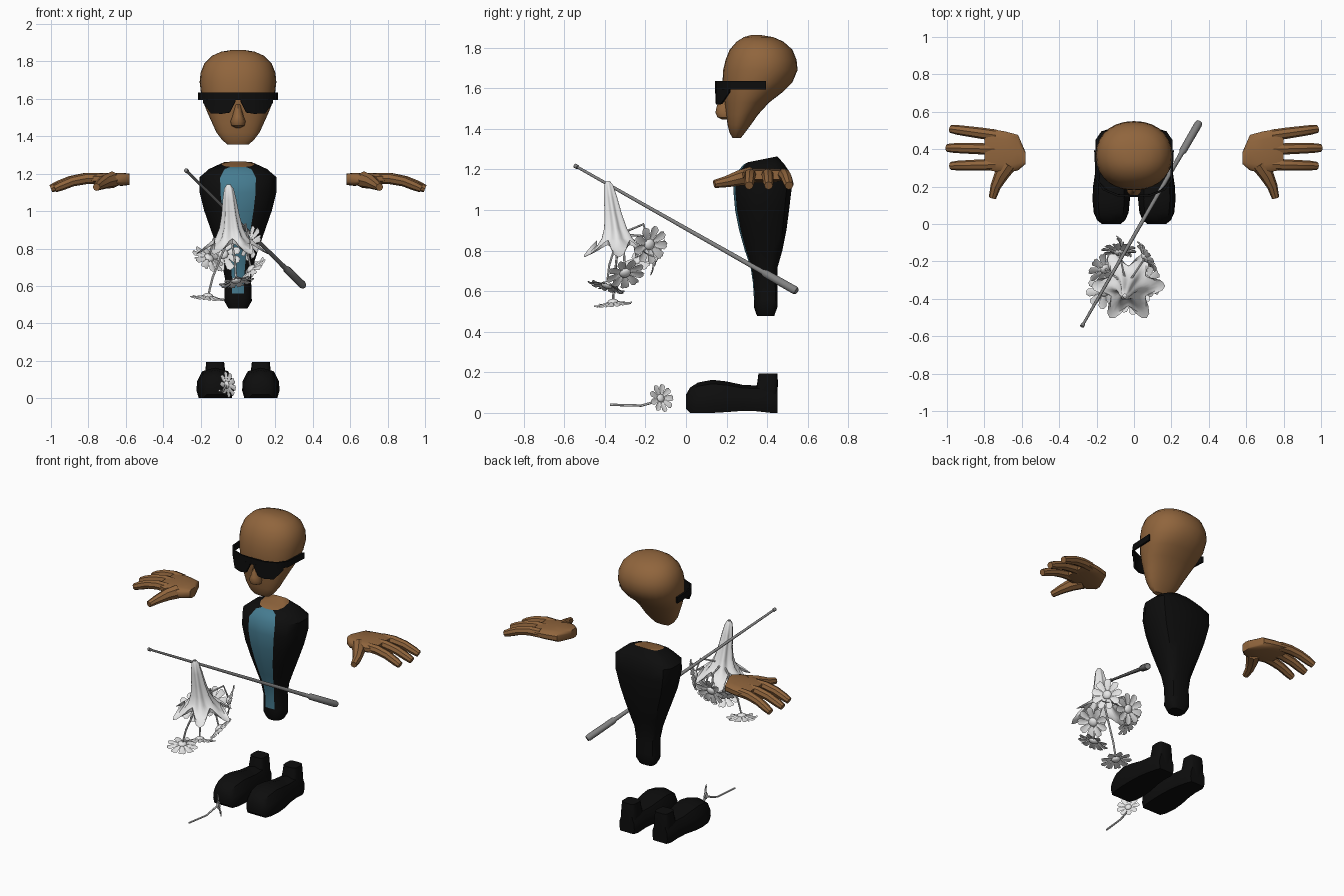
import bpy, bmesh, math
from mathutils import Vector, Matrix

cube = bpy.data.objects.get("Cube")
if cube:
    bpy.data.objects.remove(cube)


def material(name, rgb, rough=0.7):
    m = bpy.data.materials.new(name)
    m.use_nodes = True
    m.diffuse_color = (*rgb, 1)
    bsdf = m.node_tree.nodes["Principled BSDF"]
    bsdf.inputs["Base Color"].default_value = (*rgb, 1)
    bsdf.inputs["Roughness"].default_value = rough
    return m


SKIN = material("brown skin", (0.28, 0.13, 0.046))
BLACK = material("black cloth", (0.004, 0.004, 0.004))
BLUE = material("blue shirt", (0.06, 0.2, 0.28))
GREY = material("grey metal", (0.22, 0.22, 0.22))
WHITE = material("white petal", (0.8, 0.8, 0.8))
parts = []


def finish(name, bm, mats):
    bmesh.ops.recalc_face_normals(bm, faces=bm.faces)
    mesh = bpy.data.meshes.new(name)
    bm.to_mesh(mesh)
    bm.free()
    for m in mats:
        mesh.materials.append(m)
    ob = bpy.data.objects.new(name, mesh)
    bpy.context.collection.objects.link(ob)
    parts.append(ob)
    return ob


def skin_rings(bm, rings, caps=True, paint=None):
    """Bridge rings of points; paint(ring, segment) picks a material index."""
    vs = [[bm.verts.new(p) for p in r] for r in rings]
    n = len(vs[0])
    for i in range(len(vs) - 1):
        for j in range(n):
            k = (j + 1) % n
            f = bm.faces.new((vs[i][j], vs[i][k], vs[i + 1][k], vs[i + 1][j]))
            if paint:
                f.material_index = paint(i, j)
    if caps:
        bm.faces.new(vs[0][::-1])
        top = bm.faces.new(vs[-1])
        if paint:
            top.material_index = paint(len(vs), 0)


def loft(name, rings, mats, **kw):
    bm = bmesh.new()
    skin_rings(bm, rings, **kw)
    return finish(name, bm, mats)


def oval(n, e=2.0):
    """Unit superellipse, starting at the front (0, -1)."""
    out = []
    for i in range(n):
        s, c = math.sin(math.tau * i / n), -math.cos(math.tau * i / n)
        out.append([math.copysign(abs(v) ** (2 / e), v) for v in (s, c)])
    return out


def tube_rings(path, radii, n=8):
    pts = [Vector(p) for p in path]
    rings = []
    for i, p in enumerate(pts):
        d = pts[min(i + 1, len(pts) - 1)] - pts[max(i - 1, 0)]
        q = d.to_track_quat('Z', 'Y')
        rings.append([p + q @ Vector((x * radii[i], y * radii[i], 0)) for x, y in oval(n)])
    return rings


def mirrored(half):
    return half + [(-x, y) for x, y in half[-2:0:-1]]


def stack(profile, section):
    """Horizontal sections from (z, half width, front y, back y)."""
    return [[(x * w, (f + b) / 2 + y * (b - f) / 2, z) for x, y in section]
            for z, w, f, b in profile]


# Head and nose
head = [(1.355, .055, .23, .27), (1.38, .085, .215, .29), (1.42, .115, .205, .32),
        (1.47, .138, .198, .355), (1.53, .165, .19, .41), (1.58, .185, .182, .475),
        (1.63, .198, .18, .525), (1.69, .205, .183, .55), (1.74, .2, .195, .545),
        (1.79, .18, .215, .525), (1.83, .14, .25, .48), (1.852, .09, .285, .43),
        (1.862, .03, .32, .37)]
loft("head", stack(head, oval(28, 2.15)), [SKIN])
nose = [(1.445, .012, .18, .23), (1.457, .035, .155, .23), (1.48, .04, .145, .23),
        (1.505, .03, .15, .23), (1.57, .014, .172, .23)]
loft("nose", stack(nose, oval(12)), [SKIN])


# Sunglasses: a bent band with two tapered lenses
def strip(name, columns):
    rings = []
    for x, y, low, high in columns:
        i = Vector((-x, .33 - y, 0)).normalized() * .012
        rings.append([(x, y, low), (x, y, high), (x + i.x, y + i.y, high), (x + i.x, y + i.y, low)])
    return loft(name, rings, [BLACK])


bend = [(.0, .143), (.09, .148), (.165, .18), (.205, .235), (.213, .395)]
band = [(-x, y) for x, y in bend[:0:-1]] + bend
strip("glasses_frame", [(x, y, 1.595, 1.635) for x, y in band])
for s, side in ((1, "left"), (-1, "right")):
    lens = [(.015, .144, 1.585), (.045, .145, 1.527), (.09, .149, 1.52),
            (.145, .171, 1.522), (.188, .212, 1.58)]
    strip(side + "_lens", [(s * x, y, z, 1.6) for x, y, z in lens])

# Torso with a shirt panel down the front and a bare neck opening
suit = mirrored([(0, -1), (.46, -.93), (.8, -.7), (1, -.2), (1, .5), (.85, .83), (.45, 1), (0, 1)])
body = [(.478, .05, .35, .435), (.52, .074, .335, .45), (.56, .072, .335, .45),
        (.64, .07, .33, .45), (.72, .085, .318, .452), (.8, .11, .29, .475),
        (.9, .145, .262, .495), (1.0, .18, .242, .508), (1.1, .205, .233, .52),
        (1.18, .207, .245, .515), (1.225, .155, .285, .485), (1.25, .085, .305, .45)]
rings = stack(body, suit)
rings[-1] = [(x, y, z + (y - .378) * .2) for x, y, z in rings[-1]]


def suit_paint(i, j):
    if i == len(body):
        return 2
    return 1 if j in (0, len(suit) - 1) and i >= 2 else 0


loft("torso", rings, [BLACK, BLUE, SKIN], paint=suit_paint)

# Shoes: a foot running front to back, with an upright ankle
sole = mirrored([(0, 0), (.88, 0), (1, .25), (.97, .55), (.7, .88), (0, 1)])
foot = [(.0, .05, .02, .09), (.02, .075, .0, .125), (.06, .093, .0, .15), (.13, .1, .0, .163),
        (.2, .097, .004, .155), (.28, .085, .01, .138), (.35, .075, .008, .135),
        (.42, .068, .0, .135), (.45, .055, .0, .12)]
ankle = [(.03, .055, .345, .45), (.12, .056, .345, .452), (.155, .052, .352, .453),
         (.193, .048, .357, .45)]
for s, side in ((1, "left"), (-1, "right")):
    cx = .122 * s
    loft(side + "_shoe", [[(cx + x * w, y, lo + z * (hi - lo)) for x, z in sole]
                          for y, w, lo, hi in foot], [BLACK])
    loft(side + "_ankle", [[(x + cx, y, z) for x, y, z in r]
                           for r in stack(ankle, oval(16, 4))], [BLACK])

# Hands: palm, three fingers and a thumb
palm = [(.58, .32, .385, 1.14, 1.2), (.62, .285, .478, 1.135, 1.205), (.69, .27, .497, 1.138, 1.205),
        (.76, .282, .508, 1.142, 1.203), (.8, .295, .505, 1.15, 1.195)]
for s, side in ((1, "left"), (-1, "right")):
    bm = bmesh.new()
    skin_rings(bm, [[(s * x, (a + b) / 2 + u * (b - a) / 2, (lo + hi) / 2 + v * (hi - lo) / 2)
                     for u, v in oval(14, 3.2)] for x, a, b, lo, hi in palm])
    for y0, y1, reach in ((.475, .508, .98), (.4, .407, 1.0), (.318, .311, .98)):
        path = [(s * (.74 + (reach - .74) * t), y0 + (y1 - y0) * t, 1.174 - drop)
                for t, drop in ((0, 0), (.3, .0), (.6, .014), (.85, .038), (1, .054))]
        skin_rings(bm, tube_rings(path, (.03, .03, .028, .026, .021)))
    thumb = [(s * .67, .32, 1.168), (s * .71, .26, 1.157), (s * .74, .2, 1.14), (s * .757, .14, 1.128)]
    skin_rings(bm, tube_rings(thumb, (.045, .038, .028, .02)))
    finish(side + "_hand", bm, [SKIN])

# Wand with a tip knob and a thick handle
tip, end = Vector((-.28, -.55, 1.22)), Vector((.35, .545, .6))
steps = [(0, .006), (.002, .011), (.014, .011), (.016, .007), (.8, .012), (.848, .013),
         (.86, .02), (.99, .021), (1, .016)]
loft("wand", tube_rings([tip.lerp(end, t) for t, r in steps], [r for t, r in steps], 12), [GREY])

# Trumpet flower hanging mouth down, fluted and ruffled at the rim
bell = [(1.143, .01, 0), (1.12, .024, .05), (1.06, .033, .12), (.98, .042, .14), (.91, .055, .15),
        (.86, .075, .14), (.825, .105, .14), (.805, .135, .2), (.81, .152, .3)]
rings = []
for z, r, wave in bell:
    t = (1.143 - z) / .34
    ring = []
    for j in range(48):
        a = math.tau * j / 48
        w = wave * math.cos(6 * a)
        rr = r * (1 + w)
        ring.append((-.05 + .02 * t + rr * math.cos(a), -.385 + .055 * t + rr * math.sin(a),
                     z - max(0, r - .08) * w * 2))
    rings.append(ring)
loft("trumpet_flower", rings, [WHITE], caps=False)


# Daisies: a ring of petals round a domed centre, on thin stems
def daisy(name, centre, facing, size, stem):
    bm = bmesh.new()
    turn = Vector(facing).to_track_quat('Z', 'Y').to_matrix().to_4x4()
    place = Matrix.Translation(centre) @ turn @ Matrix.Scale(size, 4)
    bmesh.ops.create_uvsphere(bm, u_segments=12, v_segments=8, radius=.3,
                              matrix=place @ Matrix.Diagonal((1, 1, .6, 1)))
    for k in range(9):
        spin = place @ Matrix.Rotation(math.tau * k / 9, 4, 'Z')
        rows = []
        for r, w, z in ((.2, .07, 0), (.55, .19, .1), (.85, .23, .16), (1, .1, .13)):
            rows.append([bm.verts.new(spin @ Vector((r, y * w, z - .06 * (1 - abs(y)))))
                         for y in (-1, 0, 1)])
        for a, b in zip(rows, rows[1:]):
            for i in (0, 1):
                bm.faces.new((a[i], a[i + 1], b[i + 1], b[i]))
    skin_rings(bm, tube_rings(stem + [centre], [.006] * (len(stem) + 1), 6))
    finish(name, bm, [WHITE])


bunch = [((.06, -.18, .83), (.8, .5, -.2)), ((.07, -.3, .69), (.7, .25, -.7)),
         ((-.155, -.24, .75), (-.5, .5, -.7)), ((-.16, -.36, .545), (-.1, .1, -1)),
         ((-.01, -.39, .63), (.2, -.3, -1)), ((-.08, -.15, .77), (.0, 1, -.4))]
for i, (c, facing) in enumerate(bunch):
    mid = (-.04 + (c[0] + .04) * .8, -.33 + (c[1] + .33) * .8, c[2] + .1)
    daisy(f"daisy_{i + 1}", c, facing, .095, [(-.04, -.33, .88), mid])
daisy("fallen_daisy", (-.06, -.125, .072), (.7, .5, .15), .07,
      [(-.1, -.375, .04), (-.08, -.22, .036), (-.075, -.17, .05)])

# Smooth shading, keeping hard edges
bpy.ops.object.select_all(action='DESELECT')
for ob in parts:
    ob.select_set(True)
bpy.context.view_layer.objects.active = parts[0]
bpy.ops.object.shade_smooth_by_angle(angle=math.radians(40))
